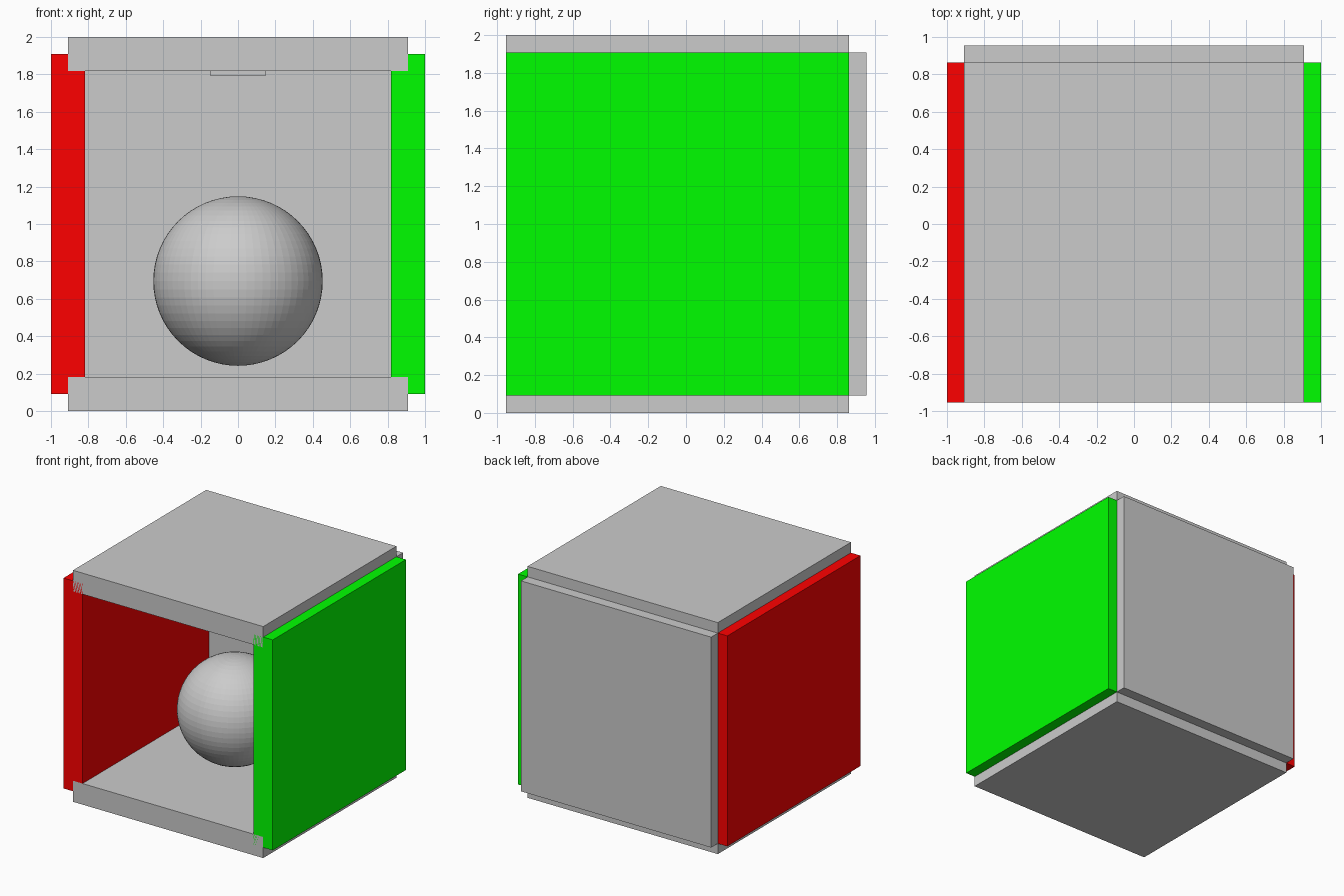
import bpy

if "Cube" in bpy.data.objects:
    bpy.data.objects.remove(bpy.data.objects["Cube"])

U = 1 / 1.1          # half-length of each panel
T = 0.2 * U          # panel thickness
L = 2 * U            # panel side
YC = -0.045          # room centre in y


def material(name, color):
    m = bpy.data.materials.new(name)
    m.diffuse_color = color
    m.use_nodes = True
    m.node_tree.nodes["Principled BSDF"].inputs["Base Color"].default_value = m.diffuse_color
    return m


def box(name, loc, size, mat=None):
    bpy.ops.mesh.primitive_cube_add(size=1, location=loc)
    o = bpy.context.object
    o.name = name
    o.scale = size
    bpy.ops.object.transform_apply(location=False, rotation=False, scale=True)
    if mat:
        o.data.materials.append(mat)
    return o


# Floor and ceiling
box("floor", (0, YC, T / 2), (L, L, T))
box("ceiling", (0, YC, 2 - T / 2), (L, L, T))

# Back wall
box("back_wall", (0, YC + U, 1), (L, T, L))

# Coloured side walls
box("left_wall", (-U, YC, 1), (T, L, L), material("red", (1, 0, 0, 1)))
box("right_wall", (U, YC, 1), (T, L, L), material("green", (0, 1, 0, 1)))

# Thin ceiling light panel, half sunk into the ceiling
box("ceiling_light", (0, YC, 2 - T), (0.3, 0.3, 0.05))

# Ball floating above the floor, faceted
bpy.ops.mesh.primitive_uv_sphere_add(segments=64, ring_count=32, radius=0.453,
                                     location=(0, YC, 0.695))
bpy.context.object.name = "ball"
